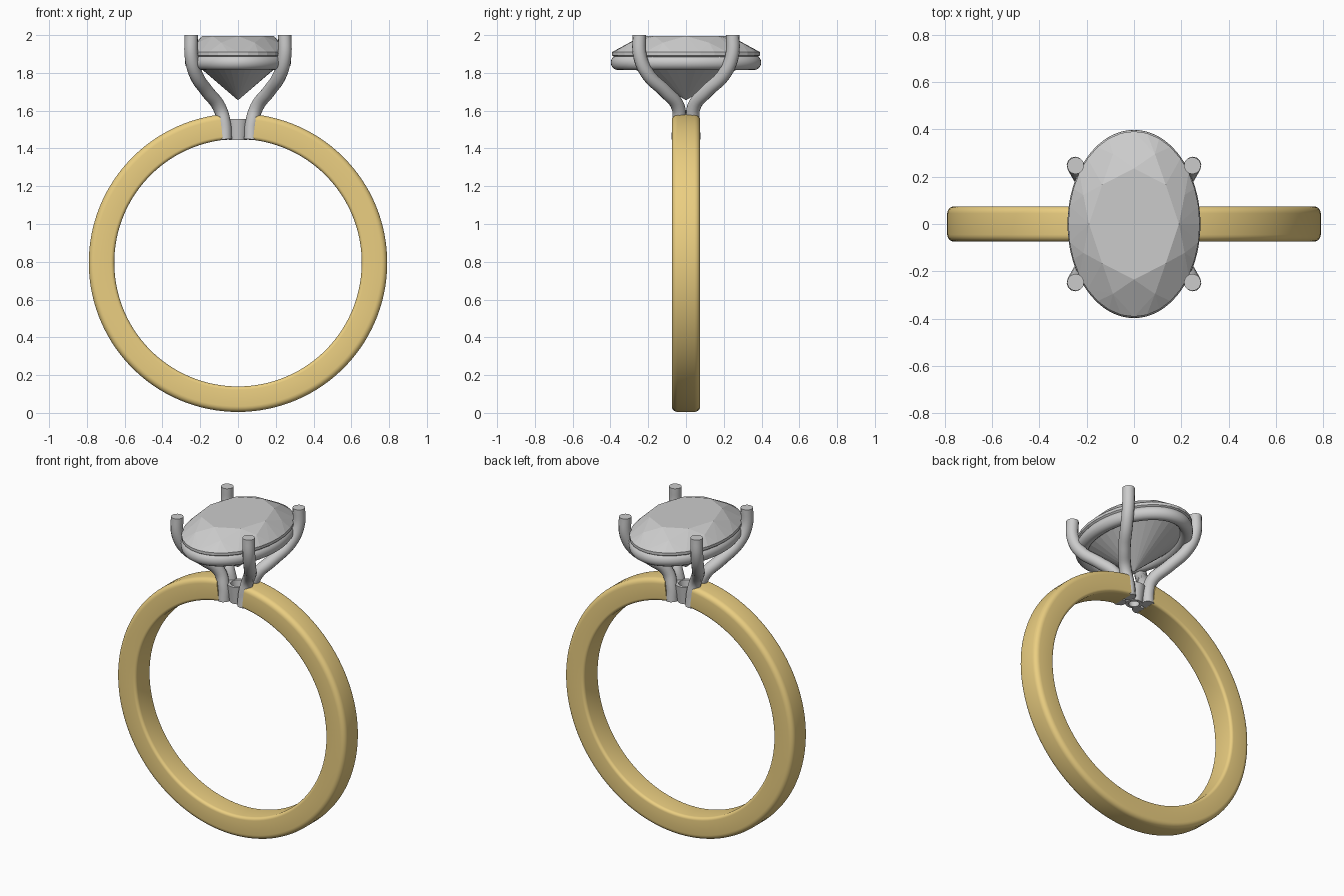
import bpy, bmesh
from math import sin, cos, pi, radians

if "Cube" in bpy.data.objects:
    bpy.data.objects.remove(bpy.data.objects["Cube"])


def material(name, color):
    m = bpy.data.materials.new(name)
    m.diffuse_color = color
    m.use_nodes = True
    m.node_tree.nodes["Principled BSDF"].inputs["Base Color"].default_value = m.diffuse_color
    return m


def finish(name, bm, smooth=True, mat=None):
    bmesh.ops.recalc_face_normals(bm, faces=bm.faces)
    mesh = bpy.data.meshes.new(name)
    bm.to_mesh(mesh)
    bm.free()
    ob = bpy.data.objects.new(name, mesh)
    bpy.context.collection.objects.link(ob)
    if mat:
        mesh.materials.append(mat)
    if smooth:
        bpy.ops.object.select_all(action='DESELECT')
        bpy.context.view_layer.objects.active = ob
        ob.select_set(True)
        bpy.ops.object.shade_smooth_by_angle(angle=radians(40))
    return ob


def skin(name, sections, closed=False, smooth=True, mat=None):
    """Join a row of closed cross-sections into a surface."""
    bm = bmesh.new()
    rows = [[bm.verts.new(p) for p in s] for s in sections]
    n = len(rows[0])
    for i in range(len(rows) - (0 if closed else 1)):
        a, b = rows[i], rows[(i + 1) % len(rows)]
        for j in range(n):
            k = (j + 1) % n
            bm.faces.new((a[j], a[k], b[k], b[j]))
    if not closed:
        bm.faces.new(rows[0])
        bm.faces.new(rows[-1])
    return finish(name, bm, smooth, mat)


def rounded_rect(w, r0, r1, c_in, c_out):
    """Half width w, radii r0 to r1, with rounded corners."""
    pts = []
    for y, r, c, start in ((w, r1, c_out, 0), (-w, r1, c_out, 90),
                           (-w, r0, c_in, 180), (w, r0, c_in, 270)):
        cy = y - c if y > 0 else y + c
        cr = r - c if r == r1 else r + c
        for k in range(6):
            t = radians(start + 18 * k)
            pts.append((cy + c * cos(t), cr + c * sin(t)))
    return pts


# band, open at the top for the setting
gold = material("gold", (0.83, 0.62, 0.22, 1))
profile = rounded_rect(0.075, 0.655, 0.79, 0.018, 0.03)
gap, steps = 0.122, 120
band = []
for i in range(steps + 1):
    a = gap + (2 * pi - 2 * gap) * i / steps
    band.append([(r * sin(a), y, 0.795 + r * cos(a)) for y, r in profile])
skin("band", band, mat=gold)

# hollow tapered collet in the gap
collet = []
for i in range(32):
    a = 2 * pi * i / 32
    collet.append([(r * cos(a), r * sin(a), z) for r, z in
                   ((0.048, 1.445), (0.062, 1.555), (0.042, 1.555), (0.03, 1.445))])
skin("collet", collet, closed=True)

# oval gallery rail under the stone
rail = []
for i in range(80):
    a = 2 * pi * i / 80
    rail.append([((0.243 + 0.038 * cos(t)) * cos(a), (0.36 + 0.038 * cos(t)) * sin(a),
                  1.855 + 0.04 * sin(t)) for t in (2 * pi * k / 16 for k in range(16))])
skin("gallery_rail", rail, closed=True)

# four curved prongs
path = [(0.068, 0.042, 1.447), (0.073, 0.038, 1.53), (0.1, 0.042, 1.62),
        (0.163, 0.11, 1.702), (0.222, 0.2, 1.79), (0.246, 0.243, 1.885), (0.247, 0.247, 2.0)]
for sx, side in ((-1, "left"), (1, "right")):
    for sy, end in ((-1, "front"), (1, "back")):
        cu = bpy.data.curves.new("prong_path", 'CURVE')
        cu.dimensions = '3D'
        cu.bevel_depth = 0.036
        cu.bevel_resolution = 4
        cu.use_fill_caps = True
        cu.resolution_u = 6
        sp = cu.splines.new('BEZIER')
        sp.bezier_points.add(len(path) - 1)
        for bp, (x, y, z) in zip(sp.bezier_points, path):
            bp.co = (sx * x, sy * y, z)
            bp.handle_left_type = bp.handle_right_type = 'AUTO'
        # vertical tip so the flat end is level
        tip = sp.bezier_points[-1]
        tip.handle_left_type = tip.handle_right_type = 'FREE'
        tip.handle_left = (sx * 0.247, sy * 0.247, 1.96)
        tip.handle_right = (sx * 0.247, sy * 0.247, 2.04)
        ob = bpy.data.objects.new(f"prong_{end}_{side}", cu)
        bpy.context.collection.objects.link(ob)
        bpy.ops.object.select_all(action='DESELECT')
        bpy.context.view_layer.objects.active = ob
        ob.select_set(True)
        bpy.ops.object.convert(target='MESH')
        bpy.ops.object.shade_smooth_by_angle(angle=radians(40))

# faceted oval stone: table, crown, girdle and pavilion point
bm = bmesh.new()
for n, offset, rx, ry, z in ((8, 0, 0.19, 0.235, 1.995), (8, 0.5, 0.232, 0.32, 1.96),
                             (32, 0, 0.278, 0.392, 1.91), (32, 0, 0.278, 0.392, 1.893)):
    for i in range(n):
        a = 2 * pi * (i + offset) / n
        bm.verts.new((rx * cos(a), ry * sin(a), z))
bm.verts.new((0, 0, 1.655))
bmesh.ops.convex_hull(bm, input=bm.verts)
finish("oval_stone", bm, smooth=False)
